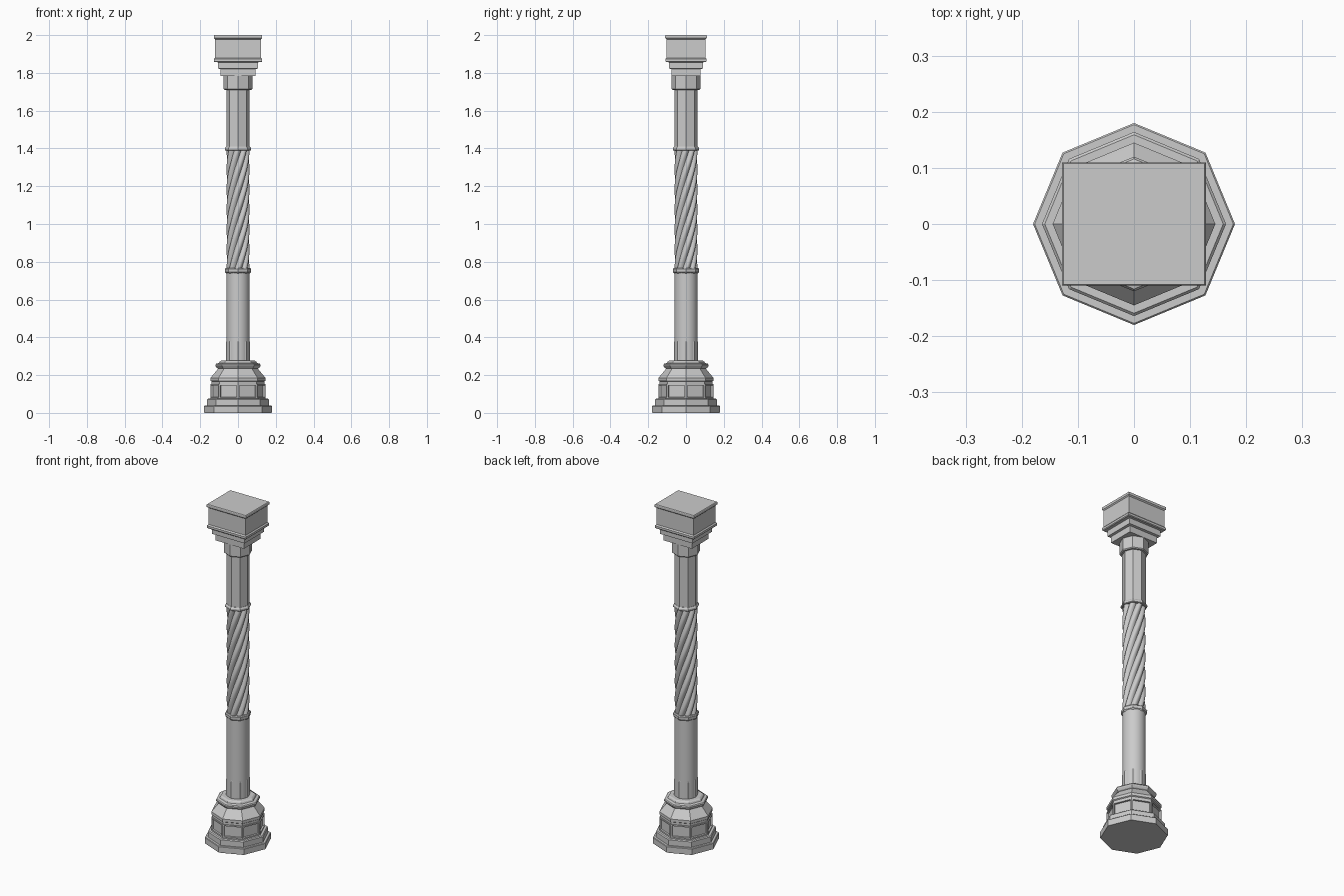
import bpy, bmesh, math

if "Cube" in bpy.data.objects:
    bpy.data.objects.remove(bpy.data.objects["Cube"])


def finish(name, bm, smooth=False):
    bmesh.ops.recalc_face_normals(bm, faces=bm.faces)
    me = bpy.data.meshes.new(name)
    bm.to_mesh(me)
    bm.free()
    ob = bpy.data.objects.new(name, me)
    bpy.context.collection.objects.link(ob)
    if smooth:
        bpy.ops.object.select_all(action='DESELECT')
        ob.select_set(True)
        bpy.context.view_layer.objects.active = ob
        bpy.ops.object.shade_smooth_by_angle(angle=math.radians(40))
    return ob


def skin(rings):
    """Closed solid through a stack of equal-sized point rings."""
    bm = bmesh.new()
    vs = [[bm.verts.new(p) for p in ring] for ring in rings]
    n = len(vs[0])
    for a, b in zip(vs, vs[1:]):
        for i in range(n):
            j = (i + 1) % n
            bm.faces.new((a[i], a[j], b[j], b[i]))
    bm.faces.new(vs[0][::-1])
    bm.faces.new(vs[-1])
    return bm


def round_ring(r, z, n):
    return [(r * math.cos(2 * math.pi * i / n), r * math.sin(2 * math.pi * i / n), z)
            for i in range(n)]


def turned(name, profile, n=8, smooth=False):
    return finish(name, skin([round_ring(r, z, n) for r, z in profile]), smooth)


def rect_stack(name, profile):
    return finish(name, skin([[(-x, -y, z), (x, -y, z), (x, y, z), (-x, y, z)]
                              for x, y, z in profile]))


# stepped octagonal plinth
turned("plinth", [(0.178, 0), (0.18, 0.003), (0.18, 0.035), (0.177, 0.038), (0.164, 0.038),
                  (0.164, 0.070), (0.159, 0.075)])

# pedestal body with a sunken panel on each of the eight sides
bm = skin([round_ring(0.145, 0.075, 8), round_ring(0.145, 0.153, 8)])
bm.normal_update()
sides = [f for f in bm.faces if abs(f.normal.z) < 0.5]
bmesh.ops.inset_individual(bm, faces=sides, thickness=0.011, depth=0)
bmesh.ops.inset_individual(bm, faces=sides, thickness=0.002, depth=-0.009)
finish("pedestal_panels", bm)

# moulding, sloping shoulder and octagonal roll above it
turned("pedestal_moulding", [(0.139, 0.153), (0.139, 0.166), (0.145, 0.170), (0.145, 0.186),
                             (0.140, 0.192), (0.108, 0.230), (0.104, 0.236)])
turned("base_roll", [(0.104, 0.234), (0.112, 0.238), (0.119, 0.247), (0.120, 0.254),
                     (0.116, 0.260), (0.100, 0.264), (0.096, 0.272), (0.088, 0.277)])

# lower shaft: octagonal foot, then round
turned("lower_shaft_foot", [(0.064, 0.27), (0.064, 0.375), (0.059, 0.385)])
turned("lower_shaft", [(0.061, 0.27), (0.061, 0.75)], 48, True)

# octagonal collars either side of the twist
turned("lower_collar", [(0.062, 0.738), (0.069, 0.745), (0.070, 0.762), (0.066, 0.767)])
turned("upper_collar", [(0.066, 1.388), (0.070, 1.391), (0.070, 1.401), (0.064, 1.409)])

# twisted rope shaft with eight rounded strands
LOBES, PER, ROWS, TURN = 8, 8, 60, math.radians(270)
rings = []
for k in range(ROWS + 1):
    t = k / ROWS
    ring = []
    for i in range(LOBES * PER):
        a = 2 * math.pi * i / (LOBES * PER)
        r = 0.048 + 0.013 * abs(math.cos(a * LOBES / 2))
        b = a + TURN * t
        ring.append((r * math.cos(b), r * math.sin(b), 0.76 + 0.635 * t))
    rings.append(ring)
finish("twisted_shaft", skin(rings), True)

# upper octagonal shaft and its necking
turned("upper_shaft", [(0.062, 1.40), (0.062, 1.72)])
turned("capital_neck", [(0.072, 1.710), (0.077, 1.715), (0.077, 1.784)])

# rectangular stepped capital and top block
rect_stack("capital_steps", [(0.093, 0.077, 1.783), (0.093, 0.077, 1.820), (0.106, 0.090, 1.823),
                             (0.107, 0.091, 1.826), (0.107, 0.091, 1.856), (0.119, 0.101, 1.859)])
rect_stack("capital_block", [(0.124, 0.105, 1.857), (0.128, 0.109, 1.861), (0.128, 0.109, 1.873),
                             (0.122, 0.103, 1.880), (0.122, 0.103, 1.978), (0.128, 0.110, 1.984),
                             (0.128, 0.110, 1.997), (0.126, 0.108, 2.0)])
